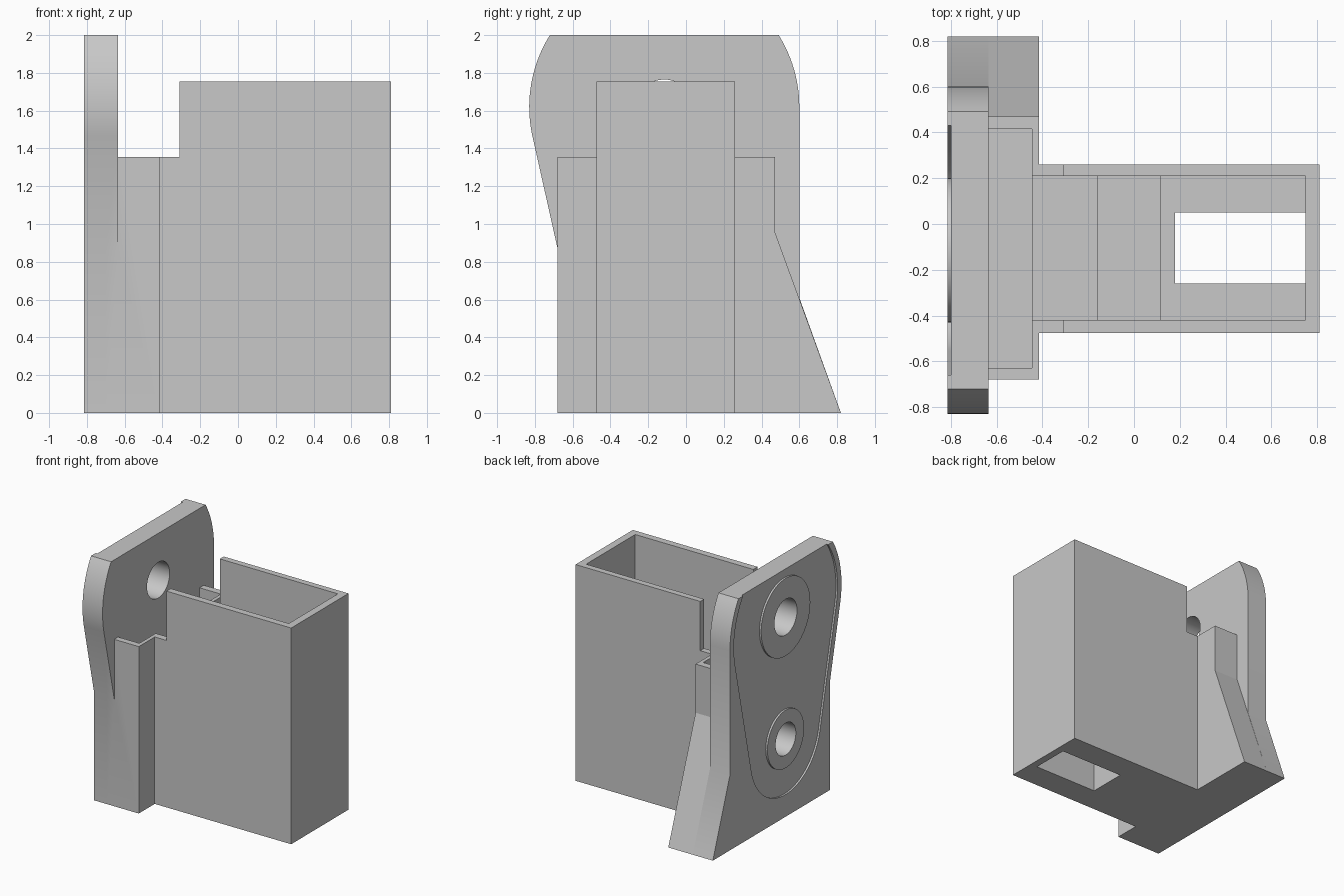
import bpy
import bmesh
from math import sin, cos, asin, pi

if "Cube" in bpy.data.objects:
    bpy.data.objects.remove(bpy.data.objects["Cube"], do_unlink=True)

grey = bpy.data.materials.new("plain grey")
grey.use_nodes = True
grey.diffuse_color = (0.58, 0.58, 0.58, 1)
grey.node_tree.nodes["Principled BSDF"].inputs["Base Color"].default_value = grey.diffuse_color

PLATE_X = -0.815      # outer face of the mounting plate
PLATE_IN = -0.635     # inner face of the mounting plate
MID = -0.115          # y of both screw holes
HIGH, LOW = 1.62, 0.63


def prism(name, outline, x0, x1):
    """Extrude a (y, z) outline along x."""
    bm = bmesh.new()
    face = bm.faces.new([bm.verts.new((x0, y, z)) for y, z in outline])
    out = bmesh.ops.extrude_face_region(bm, geom=[face])
    moved = [v for v in out["geom"] if isinstance(v, bmesh.types.BMVert)]
    bmesh.ops.translate(bm, verts=moved, vec=(x1 - x0, 0, 0))
    bmesh.ops.recalc_face_normals(bm, faces=bm.faces)
    mesh = bpy.data.meshes.new(name)
    bm.to_mesh(mesh)
    bm.free()
    mesh.materials.append(grey)
    ob = bpy.data.objects.new(name, mesh)
    bpy.context.collection.objects.link(ob)
    return ob


def box(name, x0, x1, y0, y1, z0, z1):
    return prism(name, [(y0, z0), (y1, z0), (y1, z1), (y0, z1)], x0, x1)


def arc(z, r, a0, a1, n):
    steps = [a0 + (a1 - a0) * i / n for i in range(n + 1)]
    return [(MID + r * cos(a), z + r * sin(a)) for a in steps]


def disc(name, z, r, x0, x1):
    return prism(name, arc(z, r, 0, 2 * pi, 64)[:-1], x0, x1)


def combine(target, tool, operation):
    mod = target.modifiers.new(operation, "BOOLEAN")
    mod.operation = operation
    mod.solver = "EXACT"
    mod.object = tool
    bpy.context.view_layer.objects.active = target
    bpy.ops.object.modifier_apply(modifier=mod.name)
    bpy.data.objects.remove(tool, do_unlink=True)


# Mounting plate: big rounded shoulders, tapering front edge, flared back foot
big, small = 0.715, 0.5
taper = asin((big - small) / (HIGH - LOW))
top = asin((2 - HIGH) / big)
outline = [(-0.68, 0), (0.82, 0), (0.6, 0.61)]
outline += arc(HIGH, big, 0, top, 12)
outline += arc(HIGH, big, pi - top, pi + taper, 20)
outline += [(-0.68, 0.87)]
body = prism("bracket_holder", outline, PLATE_X, PLATE_IN)

# Wide block behind the plate, sharing the flared foot
block = [(-0.68, 0), (0.82, 0), (0.47, 0.96), (0.47, 1.355), (-0.68, 1.355)]
combine(body, prism("wide_block", block, -0.7, -0.415), "UNION")

# Tall bin with a lowered section next to the block
combine(body, box("bin_neck", -0.5, -0.2, -0.475, 0.26, 0, 1.355), "UNION")
combine(body, box("bin", -0.31, 0.81, -0.475, 0.26, 0, 1.755), "UNION")

# Interior: wide slot, then a stepped floor, then the floor opening
combine(body, box("slot", PLATE_IN, -0.445, -0.63, 0.415, 0.06, 1.6), "DIFFERENCE")
for x0, floor in ((-0.46, 0.12), (-0.185, 0.2), (0.06, 0.3)):
    combine(body, box("cavity", x0, 0.75, -0.42, 0.21, floor, 2.2), "DIFFERENCE") if x0 > 0 else \
        combine(body, box("cavity", x0, x0 + 0.3, -0.42, 0.21, floor, 2.2), "DIFFERENCE")
combine(body, box("floor_opening", 0.18, 0.75, -0.26, 0.05, -0.2, 0.6), "DIFFERENCE")

# Shallow tapered recess on the outer face, open at the top
recess = arc(HIGH, big - 0.05, -taper, pi + taper, 48)
recess += arc(LOW, small - 0.05, pi + taper, 2 * pi - taper, 40)
combine(body, prism("recess", recess, PLATE_X - 0.1, PLATE_X + 0.015), "DIFFERENCE")

# Round bosses in the recess, drilled through
for z, boss, hole in ((HIGH, 0.315, 0.145), (LOW, 0.235, 0.13)):
    combine(body, disc("boss", z, boss, PLATE_X, PLATE_X + 0.08), "UNION")
    combine(body, disc("drill", z, hole, PLATE_X - 0.1, PLATE_IN + 0.03), "DIFFERENCE")

bpy.ops.object.select_all(action="DESELECT")
body.select_set(True)
bpy.context.view_layer.objects.active = body
bpy.ops.object.shade_smooth_by_angle(angle=pi / 9)
